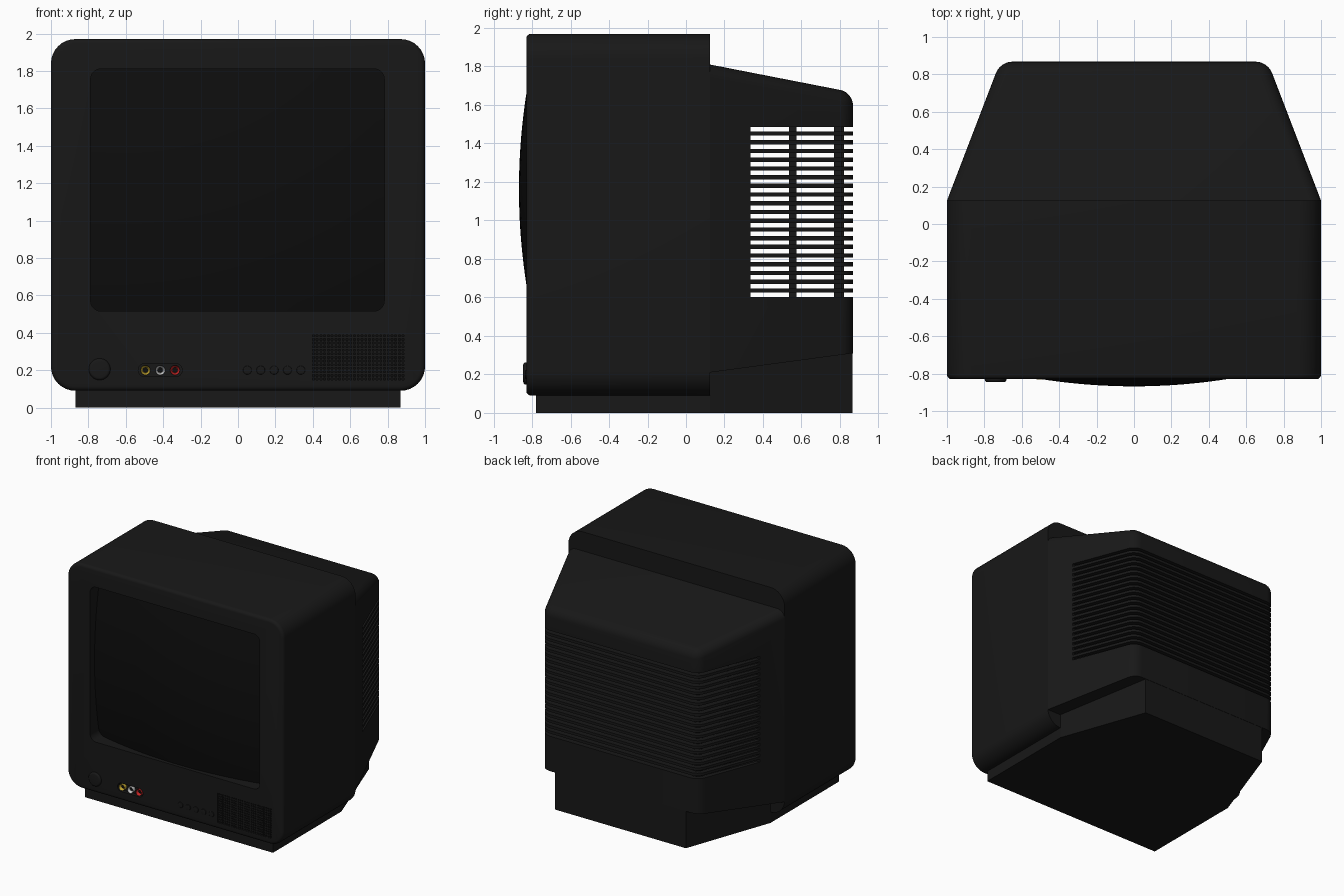
import bpy, bmesh, math
from mathutils import Vector

if "Cube" in bpy.data.objects:
    bpy.data.objects.remove(bpy.data.objects["Cube"])


def material(name, rgb):
    m = bpy.data.materials.new(name)
    m.diffuse_color = (*rgb, 1)
    m.use_nodes = True
    m.node_tree.nodes["Principled BSDF"].inputs["Base Color"].default_value = m.diffuse_color
    return m


CASE = material("case_black", (0.009, 0.009, 0.009))
DARK = material("screen_black", (0.004, 0.004, 0.004))
YELLOW = material("jack_yellow", (0.55, 0.38, 0.03))
WHITE = material("jack_white", (0.55, 0.55, 0.55))
RED = material("jack_red", (0.6, 0.02, 0.02))


def finish(name, bm, mat=CASE, angle=35):
    bmesh.ops.recalc_face_normals(bm, faces=bm.faces)
    me = bpy.data.meshes.new(name)
    bm.to_mesh(me)
    bm.free()
    ob = bpy.data.objects.new(name, me)
    bpy.context.collection.objects.link(ob)
    me.materials.append(mat)
    smooth(ob, angle)
    return ob


def activate(ob):
    bpy.ops.object.select_all(action='DESELECT')
    ob.select_set(True)
    bpy.context.view_layer.objects.active = ob


def smooth(ob, angle=35):
    activate(ob)
    bpy.ops.object.shade_smooth_by_angle(angle=math.radians(angle))


def cut(ob, cutter):
    mod = ob.modifiers.new("cut", 'BOOLEAN')
    mod.operation = 'DIFFERENCE'
    mod.solver = 'EXACT'
    mod.object = cutter
    activate(ob)
    bpy.ops.object.modifier_apply(modifier=mod.name)
    bpy.data.objects.remove(cutter)


def prism(name, cx, cz, w, h, r, y0, y1, bevel=0, mat=CASE, seg=8, hole=None):
    """Rounded rectangle in the XZ plane, run from y0 (front) to y1."""
    bm = bmesh.new()
    pts = []
    for k, (sx, sz) in enumerate([(1, 1), (-1, 1), (-1, -1), (1, -1)]):
        for i in range(seg + 1):
            a = math.pi / 2 * (k + i / seg)
            pts.append((cx + sx * (w / 2 - r) + r * math.cos(a), y0,
                        cz + sz * (h / 2 - r) + r * math.sin(a)))
    verts = [bm.verts.new(p) for p in pts]
    bmesh.ops.remove_doubles(bm, verts=verts, dist=1e-5)
    front = bm.faces.new(bm.verts[:])
    ext = bmesh.ops.extrude_face_region(bm, geom=[front], use_keep_orig=True)
    bmesh.ops.translate(bm, vec=(0, y1 - y0, 0),
                        verts=[v for v in ext['geom'] if isinstance(v, bmesh.types.BMVert)])
    bmesh.ops.recalc_face_normals(bm, faces=bm.faces)
    if bevel:
        bmesh.ops.bevel(bm, geom=list(front.edges), offset=bevel, segments=4,
                        profile=0.5, affect='EDGES')
    if hole:
        f = min(bm.faces, key=lambda f: f.calc_center_median().y)
        bmesh.ops.inset_individual(bm, faces=[f], thickness=hole)
        bmesh.ops.translate(bm, vec=(0, 0.025, 0), verts=f.verts[:])
    return finish(name, bm, mat)


def add_box(bm, x0, x1, y0, y1, z0, z1):
    v = bmesh.ops.create_cube(bm, size=1)['verts']
    for p in v:
        p.co = Vector(((x0 + x1) / 2 + p.co.x * (x1 - x0),
                       (y0 + y1) / 2 + p.co.y * (y1 - y0),
                       (z0 + z1) / 2 + p.co.z * (z1 - z0)))
    return v


def wedge(bm, y0, y1, front, back):
    """Tapered block; front and back are (half width, bottom z, top z)."""
    for v in bmesh.ops.create_cube(bm, size=2)['verts']:
        w, lo, hi = back if v.co.y > 0 else front
        v.co = Vector((v.co.x * w, y1 if v.co.y > 0 else y0, hi if v.co.z > 0 else lo))


# Front cabinet with recesses for screen, jacks and speaker
body = prism("front_cabinet", 0, 1.03, 2.0, 1.88, 0.13, -0.83, 0.125, bevel=0.025)
cut(body, prism("screen_cutter", -0.003, 1.163, 1.57, 1.295, 0.055, -1, -0.66))
cut(body, prism("jack_cutter", -0.416, 0.2, 0.235, 0.07, 0.035, -1, -0.80))
cut(body, prism("speaker_cutter", 0.643, 0.268, 0.5, 0.25, 0.005, -1, -0.81))
smooth(body)

# Bulging picture tube
bm = bmesh.new()
bmesh.ops.create_grid(bm, x_segments=28, y_segments=24, size=1)
for v in bm.verts:
    x, z = v.co.x * 0.795, v.co.y * 0.657
    v.co = Vector((x, -0.868 + (x * x + z * z) / 6.4, 1.163 + z))
finish("screen", bm, DARK)

# Rear housing: tapered hollow shell, rounded on top and at the back corners
bm = bmesh.new()
wedge(bm, 0.125, 0.868, (1.0, 0.21, 1.81), (0.715, 0.31, 1.665))
edges = []
for e in bm.edges:
    a, b = (v.co for v in e.verts)
    on_front = a.y < 0.2 and b.y < 0.2
    on_bottom = a.z < 1 and b.z < 1
    if not on_front and not on_bottom:
        edges.append(e)
bmesh.ops.bevel(bm, geom=edges, offset=0.065, segments=6, profile=0.5, affect='EDGES')
housing = finish("rear_housing", bm)
mod = housing.modifiers.new("shell", 'SOLIDIFY')
mod.thickness = 0.05
mod.offset = -1
activate(housing)
bpy.ops.object.modifier_apply(modifier=mod.name)

# Vent slots wrapping round sides and back
bm = bmesh.new()
for i in range(20):
    z = 0.602 + i * 0.0453
    add_box(bm, -1.2, 1.2, 0.335, 1.2, z, z + 0.023)
cut(housing, finish("slot_cutter", bm))
smooth(housing)

# Inner ribs holding the slats
bm = bmesh.new()
for s in (-1, 1):
    for y, x in ((0.555, 0.76), (0.79, 0.66)):
        a, b = sorted((s * x, s * (x + 0.03)))
        add_box(bm, a, b, y - 0.02, y + 0.02, 0.56, 1.52)
for x in (-0.3, 0, 0.3):
    add_box(bm, x - 0.02, x + 0.02, 0.775, 0.82, 0.56, 1.52)
finish("vent_ribs", bm)

# Base plinth, tapering behind the cabinet
bm = bmesh.new()
add_box(bm, -0.87, 0.87, -0.78, 0.125, 0, 0.12)
finish("base_front", bm)
bm = bmesh.new()
wedge(bm, 0.125, 0.866, (0.87, 0, 0.23), (0.605, 0, 0.33))
finish("base_rear", bm)

# Power knob and control buttons
prism("power_knob", -0.74, 0.205, 0.116, 0.116, 0.058, -0.846, -0.80, bevel=0.014)
for i in range(5):
    prism(f"control_button_{i + 1}", 0.05 + i * 0.0715, 0.2, 0.046, 0.046, 0.023,
          -0.836, -0.81, bevel=0.004, seg=6)

# Coloured jacks with dark sockets
for name, x, mat in (("yellow", -0.495, YELLOW), ("white", -0.416, WHITE), ("red", -0.337, RED)):
    prism(f"{name}_jack", x, 0.2, 0.052, 0.052, 0.026, -0.832, -0.79, mat=mat, seg=6, hole=0.011)
    prism(f"{name}_jack_socket", x, 0.2, 0.028, 0.028, 0.014, -0.812, -0.80, mat=DARK, seg=6)

# Speaker grille: crossed bars over a dark backing
bm = bmesh.new()
x0, x1, z0, z1 = 0.393, 0.893, 0.143, 0.393
for i in range(26):
    x = x0 + i * (x1 - x0) / 25
    add_box(bm, x - 0.005, x + 0.005, -0.828, -0.812, z0, z1)
for i in range(14):
    z = z0 + i * (z1 - z0) / 13
    add_box(bm, x0, x1, -0.827, -0.813, z - 0.005, z + 0.005)
finish("speaker_grille", bm)
bm = bmesh.new()
add_box(bm, x0, x1, -0.812, -0.80, z0, z1)
finish("speaker_backing", bm, DARK)
